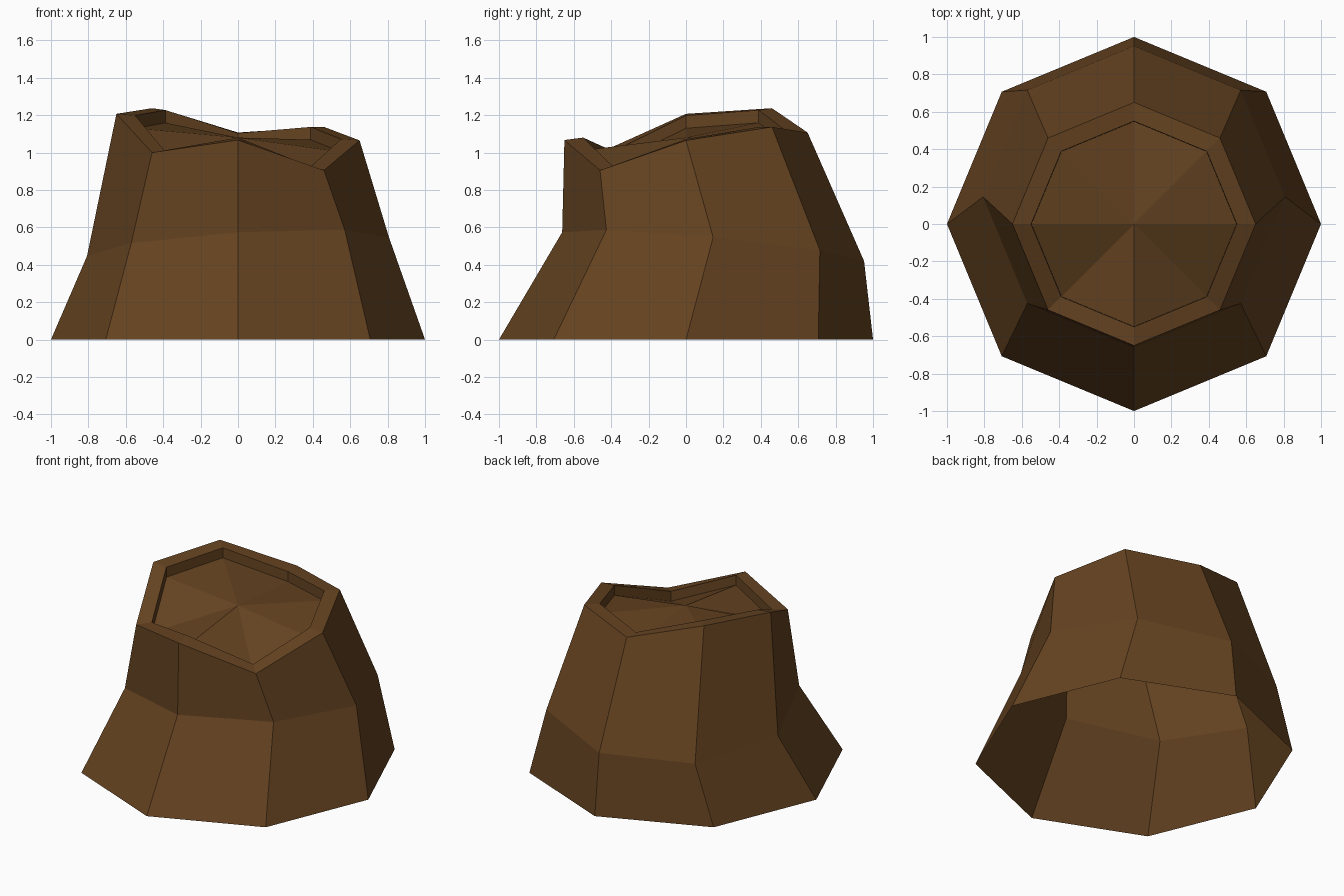
import bpy, bmesh, math

if "Cube" in bpy.data.objects:
    bpy.data.objects.remove(bpy.data.objects["Cube"])

N = 8
# Rim heights, counter-clockwise from +x (the break is jagged)
RIM = [1.065, 1.137, 1.107, 1.237, 1.207, 1.0, 1.067, 0.905]
INNER = [1.072, 1.137, 1.104, 1.227, 1.198, 1.007, 1.08, 0.925]

mat = bpy.data.materials.new("dark_brown_bark")
mat.diffuse_color = (0.130, 0.056, 0.015, 1)
mat.use_nodes = True
mat.node_tree.nodes["Principled BSDF"].inputs["Base Color"].default_value = mat.diffuse_color

bm = bmesh.new()


def ring(radius, height, cy=0.0):
    """Ring of N vertices; height is a function of index and angle."""
    out = []
    for i in range(N):
        a = i * 2 * math.pi / N
        out.append(bm.verts.new((radius * math.cos(a), cy + radius * math.sin(a), height(i, a))))
    return out


def bridge(lower, upper):
    for i in range(N):
        j = (i + 1) % N
        bm.faces.new((lower[i], lower[j], upper[j], upper[i]))


# Flared root, leaning waist, jagged rim, and sunken top
rings = [
    ring(1.0, lambda i, a: 0.0),
    ring(0.807, lambda i, a: 0.497 + 0.05 * math.cos(a) - 0.077 * math.sin(a), cy=0.145),
    ring(0.65, lambda i, a: RIM[i]),
    ring(0.55, lambda i, a: INNER[i]),
    ring(0.548, lambda i, a: INNER[i] - 0.068),
]
for lower, upper in zip(rings, rings[1:]):
    bridge(lower, upper)

# Fan of facets closing the sunken top; the underside stays open
centre = bm.verts.new((0, 0, 1.08))
for i in range(N):
    bm.faces.new((rings[-1][i], rings[-1][(i + 1) % N], centre))

mesh = bpy.data.meshes.new("tree_stump")
bm.to_mesh(mesh)
bm.free()
mesh.materials.append(mat)
obj = bpy.data.objects.new("tree_stump", mesh)
bpy.context.collection.objects.link(obj)
